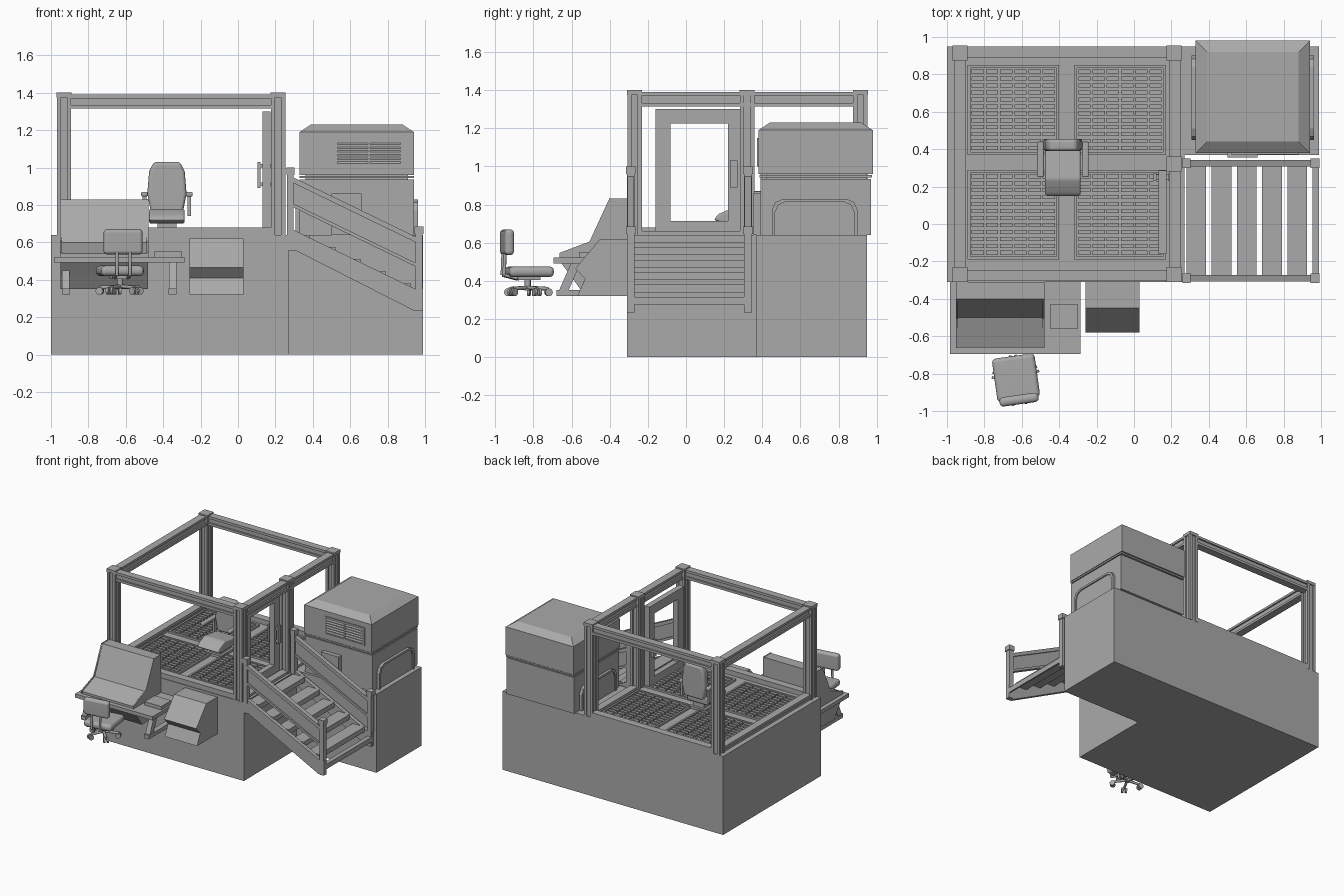
import bpy, bmesh, math
from mathutils import Matrix, Vector

if "Cube" in bpy.data.objects:
    bpy.data.objects.remove(bpy.data.objects["Cube"])

GREY = (0.4, 0.4, 0.4, 1)
mat = bpy.data.materials.new("plain grey")
mat.use_nodes = True
mat.diffuse_color = GREY
mat.node_tree.nodes["Principled BSDF"].inputs["Base Color"].default_value = GREY


def finish(name, bm, bevel=0, segments=3):
    bmesh.ops.recalc_face_normals(bm, faces=bm.faces)
    mesh = bpy.data.meshes.new(name)
    bm.to_mesh(mesh)
    bm.free()
    mesh.materials.append(mat)
    ob = bpy.data.objects.new(name, mesh)
    bpy.context.collection.objects.link(ob)
    if bevel:
        mod = ob.modifiers.new("round", "BEVEL")
        mod.width, mod.segments = bevel, segments
        for p in mesh.polygons:
            p.use_smooth = True
        ob.modifiers.new("weighted", "WEIGHTED_NORMAL")
    return ob


def boxes(name, *specs, bevel=0):
    """Each spec is x0, x1, y0, y1, z0, z1."""
    bm = bmesh.new()
    for x0, x1, y0, y1, z0, z1 in specs:
        m = Matrix.Translation(((x0 + x1) / 2, (y0 + y1) / 2, (z0 + z1) / 2))
        bmesh.ops.create_cube(bm, size=1, matrix=m @ Matrix.Diagonal((x1 - x0, y1 - y0, z1 - z0, 1)))
    return finish(name, bm, bevel)


def prism(name, axis, pts, a, b, bevel=0):
    """Extrude a profile from a to b: x profiles are (y, z), y are (x, z), z are (x, y)."""
    place = {"x": lambda p: (a, *p), "y": lambda p: (p[0], a, p[1]), "z": lambda p: (*p, a)}[axis]
    bm = bmesh.new()
    face = bm.faces.new([bm.verts.new(place(p)) for p in pts])
    ext = bmesh.ops.extrude_face_region(bm, geom=[face])
    move = Vector([(b - a) * (axis == k) for k in "xyz"])
    bmesh.ops.translate(bm, vec=move, verts=[v for v in ext["geom"] if isinstance(v, bmesh.types.BMVert)])
    return finish(name, bm, bevel)


def rod(name, p, q, r, sides=16):
    p, q = Vector(p), Vector(q)
    m = Matrix.Translation((p + q) / 2) @ (q - p).to_track_quat("Z", "Y").to_matrix().to_4x4()
    bm = bmesh.new()
    bmesh.ops.create_cone(bm, cap_ends=True, segments=sides, radius1=r, radius2=r, depth=(q - p).length, matrix=m)
    ob = finish(name, bm)
    for f in ob.data.polygons:
        f.use_smooth = len(f.vertices) == 4
    return ob


# L-shaped base
prism("base", "z", [(-1, -.31), (.27, -.31), (.27, .37), (.99, .37), (.99, .95), (-1, .95)], 0, .64)

# Floor gratings: four framed panels with rows of raised dashes
for i, x in enumerate((-.89, -.32)):
    for j, y in enumerate((-.19, .37)):
        tag = f"{i}{j}"
        boxes("floor_frame_" + tag, (x, x + .49, y, y + .015, .64, .655),
              (x, x + .49, y + .465, y + .48, .64, .655),
              (x, x + .015, y, y + .48, .64, .655), (x + .475, x + .49, y, y + .48, .64, .655))
        dash = boxes("floor_grating_" + tag, (x + .022, x + .088, y + .025, y + .047, .64, .652))
        for axis, count, step in ((0, 6, .076), (1, 12, .0372)):
            arr = dash.modifiers.new("repeat", "ARRAY")
            arr.use_relative_offset, arr.use_constant_offset = False, True
            arr.count = count
            arr.constant_offset_displace = [step * (axis == k) for k in range(3)]

# Cab posts: a core with corner ribs and a cap
for name, cx, cy in (("front_right", -.93, -.27), ("front_left", .215, -.27), ("door", .215, .32),
                     ("back_right", -.93, .915), ("back_left", .215, .915)):
    ribs = [(cx + sx * .027 - .011, cx + sx * .027 + .011, cy + sy * .027 - .011, cy + sy * .027 + .011, .64, 1.38)
            for sx in (-1, 1) for sy in (-1, 1)]
    boxes(name + "_post", (cx - .029, cx + .029, cy - .029, cy + .029, .64, 1.38),
          (cx - .04, cx + .04, cy - .04, cy + .04, 1.375, 1.4), *ribs)

# Cab beams and sills with edge ribs
for name, z0, z1 in (("beam", 1.315, 1.39), ("sill", .64, .68)):
    for side, y in (("front", -.275), ("back", .92)):
        boxes(f"{side}_{name}", (-.9, .19, y - .018, y + .018, z0, z1),
              (-.9, .19, y - .03, y + .03, z0, z0 + .02), (-.9, .19, y - .03, y + .03, z1 - .02, z1))
    for side, x in (("right", -.93), ("left", .22)):
        top = z1 if side == "right" or name == "beam" else .66
        boxes(f"{side}_{name}", (x - .018, x + .018, -.24, .89, z0, top),
              (x - .03, x + .03, -.24, .89, z0, z0 + .018), (x - .03, x + .03, -.24, .89, top - .018, top))

# Door with open window and handle
boxes("door_leaf", (.13, .175, -.16, -.08, .65, 1.3), (.13, .175, .22, .285, .65, 1.3),
      (.13, .175, -.08, .22, .65, .715), (.13, .175, -.08, .22, 1.225, 1.3))
boxes("door_handle", (.105, .2, .235, .265, .9, .92), (.105, .2, .235, .265, 1.0, 1.02),
      (.105, .12, .23, .27, .89, 1.03), (.185, .2, .23, .27, .89, 1.03))

# Stairs: treads, stringers, rail panels and end posts
SLOPE = -.485
for i in range(6):
    x, z = .28 + .135 * i, .64 - .065 * i
    end = min(x + .105, .99)
    boxes(f"tread_{i + 1}", (x, end, -.28, .31, z - .02, z), (end - .012, end, -.28, .31, z - .04, z))


def slanted(name, z_low, z_high, y0, y1):
    run = .66
    prism(name, "y", [(.29, z_low), (.29, z_high), (.29 + run, z_high + run * SLOPE),
                      (.29 + run, z_low + run * SLOPE)], y0, y1)


for side, y in (("front", -.29), ("back", .325)):
    prism(side + "_stringer", "y", [(.27, .555), (.31, .555), (.94, .235), (.99, .235), (.99, .35),
                                    (.95, .35), (.3, .665), (.27, .665)], y - .016, y + .016)
    slanted(side + "_rail_panel", .8, .95, y - .008, y + .008)
    slanted(side + "_rail_top", .92, .95, y - .018, y + .018)
    slanted(side + "_rail_bottom", .79, .81, y - .018, y + .018)
    boxes(side + "_upper_rail_post", (.262, .298, y - .02, y + .02, .64, .98),
          (.258, .302, y - .026, y + .026, .96, 1.0))
    boxes(side + "_lower_rail_post", (.95, .986, y - .02, y + .02, .235, .66),
          (.945, .993, y - .026, y + .026, .645, .685))

# Climate unit: lower cabinet, neck, hood with sloped lid, louvres, side arches
boxes("cabinet", (.33, .94, .39, .97, .64, .935))
boxes("cabinet_neck", (.36, .91, .42, .95, .93, .965))
boxes("cabinet_rim", (.33, .94, .385, .975, .943, .955))
bm = bmesh.new()
bmesh.ops.create_cube(bm, size=1, matrix=Matrix.Translation((.635, .68, 1.095)) @ Matrix.Diagonal((.61, .6, .27, 1)))
top = [f for f in bm.faces if f.normal.z > .9]
bmesh.ops.inset_region(bm, faces=top, thickness=.06, use_even_offset=True)
for v in bm.verts:
    if v.co.z > 1.2 and any(abs(v.co.x - s) < .001 for s in (.33, .94)):
        v.co.z = 1.19
finish("hood", bm)
boxes("louvre_frame", (.52, .88, .372, .381, 1.0, 1.012), (.52, .88, .372, .381, 1.138, 1.15),
      (.52, .532, .372, .381, 1.0, 1.15), (.868, .88, .372, .381, 1.0, 1.15), (.695, .705, .372, .381, 1.0, 1.15))
for i in range(6):
    z = 1.018 + i * .02
    prism(f"louvre_{i + 1}", "x", [(.381, z + .014), (.372, z + .004), (.372, z), (.381, z + .008)], .53, .87)
boxes("cabinet_door", (.5, .66, .355, .392, .64, .86))
arch = [(.45, .64), (.45, .77), (.468, .812), (.51, .83), (.84, .83), (.882, .812), (.9, .77), (.9, .64)]
inner = [(.675 + (y - .675) * .92, .64 + (z - .64) * .92) for y, z in arch]
for side, x, s in (("left", .94, 1), ("right", .33, -1)):
    prism(side + "_arch", "x", arch + inner[::-1], x, x + s * .022)
    prism(side + "_arch_panel", "x", inner, x, x + s * .012)

# Control console, desk and feet
prism("console", "x", [(-.31, .36), (-.31, .83), (-.40, .83), (-.50, .6), (-.66, .54), (-.66, .5),
                       (-.6, .42), (-.55, .35)], -.95, -.48)
for name, x in (("right", -.952), ("left", -.488)):
    prism(name + "_console_cheek", "x", [(-.31, .52), (-.31, .832), (-.402, .832), (-.506, .606), (-.664, .546),
                                         (-.664, .52)], x, x + .01)
boxes("desk", (-.985, -.285, -.695, -.31, .492, .522))
boxes("desk_keypad", (-.45, -.3, -.56, -.43, .52, .55))
for name, x in (("right", -.92), ("left", -.35)):
    prism(name + "_desk_leg", "x", [(-.6, .5), (-.55, .5), (-.62, .34), (-.67, .34)], x - .02, x + .02)
    boxes(name + "_desk_foot", (x - .022, x + .022, -.68, -.31, .32, .352))

# Side control box
prism("control_box", "x", [(-.31, .32), (-.57, .32), (-.53, .41), (-.58, .465), (-.45, .62), (-.31, .62)], -.26, .03)

# Operator seat on a pedestal
boxes("seat_pedestal", (-.45, -.31, .22, .4, .64, .66), (-.43, -.33, .24, .38, .66, .71))
prism("seat_cushion", "x", [(.4, .7), (.4, .76), (.24, .78), (.17, .75), (.145, .72), (.2, .7)], -.475, -.285, bevel=.012)
back = [(-.465, .76), (-.485, .86), (-.475, .98), (-.45, 1.03), (-.31, 1.03), (-.285, .98), (-.275, .86), (-.295, .76)]
prism("seat_backrest", "y", back, .39, .455, bevel=.018)
for name, x in (("right", -.5), ("left", -.26)):
    boxes(name + "_armrest", (x - .018, x + .018, .25, .44, .845, .87), bevel=.008)
    boxes(name + "_armrest_bracket", (x - .01, x + .01, .4, .43, .74, .85))

# Office chair, modelled at the origin then turned and placed
stool = [boxes("chair_seat", (-.115, .115, -.11, .125, .42, .475), bevel=.022),
         boxes("chair_backrest", (-.105, .105, -.135, -.085, .535, .67), bevel=.02),
         rod("chair_column", (0, 0, .35), (0, 0, .43), .016),
         boxes("chair_mount", (-.05, .05, -.06, .06, .405, .425))]
for x in (-.035, .035):
    stool += [rod("chair_back_strut", (x, -.05, .41), (x, -.13, .43), .009, 8),
              rod("chair_back_strut", (x, -.13, .43), (x, -.125, .56), .009, 8)]
for i in range(5):
    a = math.radians(90 + 72 * i)
    d, side = Vector((math.cos(a), math.sin(a), 0)), Vector((-math.sin(a), math.cos(a), 0))
    tip = d * .11 + Vector((0, 0, .34))
    stool.append(rod("chair_star_leg", (0, 0, .365), tip + Vector((0, 0, .018)), .01, 8))
    for s in (-1, 1):
        stool.append(rod("chair_caster", tip + side * s * .006, tip + side * s * .02, .02))
turn = Matrix.Translation((-.63, -.83, 0)) @ Matrix.Rotation(math.radians(8), 4, "Z")
for ob in stool:
    ob.matrix_world = turn
